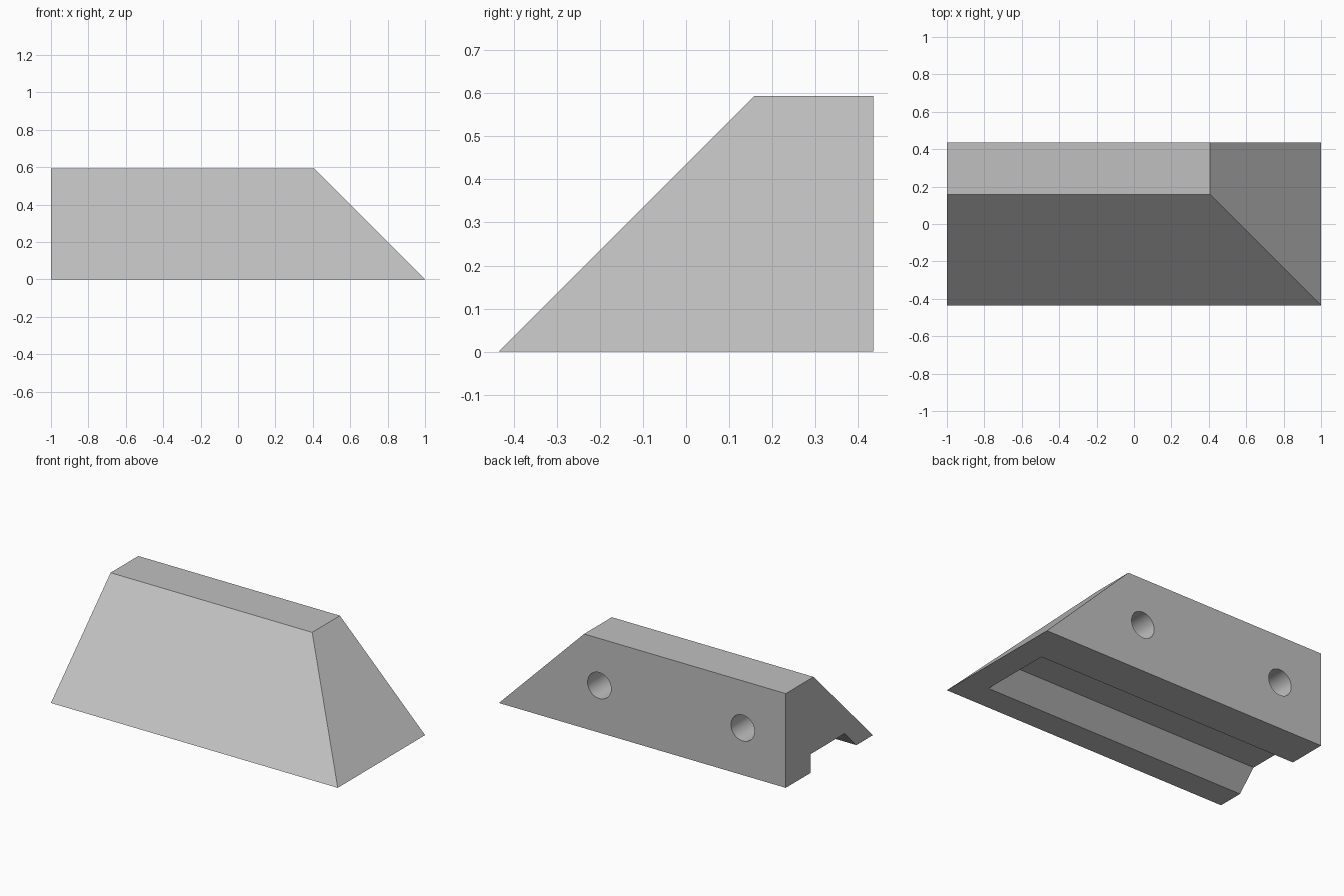
import bpy
import bmesh
from math import pi
from mathutils import Matrix

cube = bpy.data.objects.get("Cube")
if cube:
    bpy.data.objects.remove(cube, do_unlink=True)

HALF_Y = 0.435      # half depth
HEIGHT = 0.594
WALL = 0.165        # rim left under the sloping sides
GROOVE_BACK = 0.19
GROOVE_H = 0.118
HOLE_R = 0.082
HOLE_DEPTH = 0.32

grey = bpy.data.materials.new("light_grey")
grey.use_nodes = True
colour = (0.53, 0.53, 0.53, 1)
grey.diffuse_color = colour
grey.node_tree.nodes["Principled BSDF"].inputs["Base Color"].default_value = colour


def make_object(name, bm):
    bmesh.ops.recalc_face_normals(bm, faces=bm.faces)
    mesh = bpy.data.meshes.new(name)
    bm.to_mesh(mesh)
    bm.free()
    obj = bpy.data.objects.new(name, mesh)
    bpy.context.collection.objects.link(obj)
    mesh.materials.append(grey)
    return obj


def sloped_block(name, x0, x1, y0, y1, z0, z1):
    """Box whose front and left faces lean inwards at 45 degrees; x1 and y0 are taken at z = 0."""
    bm = bmesh.new()
    rings = [[bm.verts.new(p) for p in ((x0, y0 + z, z), (x1 - z, y0 + z, z),
                                        (x1 - z, y1, z), (x0, y1, z))] for z in (z0, z1)]
    for ring in rings:
        bm.faces.new(ring)
    for i in range(4):
        j = (i + 1) % 4
        bm.faces.new((rings[0][i], rings[0][j], rings[1][j], rings[1][i]))
    return make_object(name, bm)


def cut(target, cutter):
    mod = target.modifiers.new(cutter.name, 'BOOLEAN')
    mod.operation = 'DIFFERENCE'
    mod.solver = 'EXACT'
    mod.object = cutter
    cutter.hide_render = True
    cutter.hide_set(True)
    cutter.display_type = 'WIRE'


# Wedge body
body = sloped_block("wedge_body", -1, 1, -HALF_Y, HALF_Y, 0, HEIGHT)

# Groove underneath, open at the right end
cut(body, sloped_block("groove_cutter", -1.1, 1 - WALL, -HALF_Y + WALL,
                       GROOVE_BACK, -0.05, GROOVE_H))

# Two blind round holes in the back
for side, x in (("right", -0.7), ("left", 0.3)):
    bm = bmesh.new()
    bmesh.ops.create_cone(bm, cap_ends=True, segments=48, radius1=HOLE_R, radius2=HOLE_R,
                          depth=2 * HOLE_DEPTH,
                          matrix=Matrix.Translation((x, HALF_Y, HEIGHT / 2)) @ Matrix.Rotation(pi / 2, 4, 'X'))
    cut(body, make_object(side + "_hole_cutter", bm))

# Apply the cuts, remove the cutters, and smooth only the hole walls
bpy.context.view_layer.objects.active = body
body.select_set(True)
for mod in list(body.modifiers):
    cutter = mod.object
    bpy.ops.object.modifier_apply(modifier=mod.name)
    bpy.data.objects.remove(cutter, do_unlink=True)
bpy.ops.object.shade_smooth_by_angle(angle=pi / 6)
